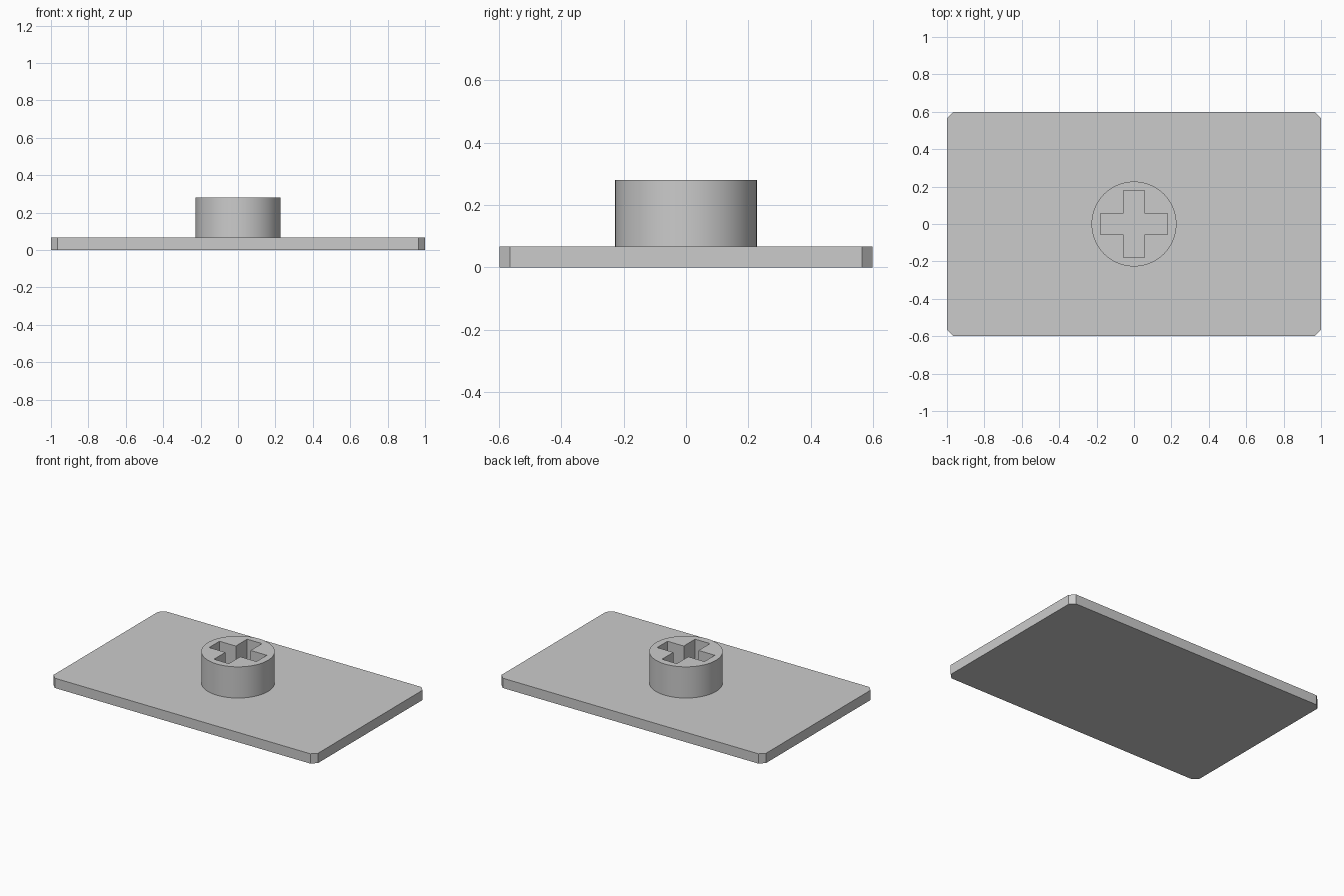
import bpy
import bmesh
import math

cube = bpy.data.objects.get("Cube")
if cube:
    bpy.data.objects.remove(cube, do_unlink=True)

PLATE_X, PLATE_Y, PLATE_TOP = 1.0, 0.598, 0.067
CORNER = 0.034
BOSS_R, BOSS_TOP = 0.227, 0.28
ARM, HALF_SLOT = 0.179, 0.056

grey = bpy.data.materials.new("light grey")
grey.use_nodes = True
colour = (0.6, 0.6, 0.6, 1)
grey.diffuse_color = colour
grey.node_tree.nodes["Principled BSDF"].inputs["Base Color"].default_value = colour


def prism(name, outline, z0, z1):
    """Extrude a counter-clockwise outline from z0 up to z1."""
    bm = bmesh.new()
    base = bm.faces.new([bm.verts.new((x, y, z0)) for x, y in outline])
    top = bmesh.ops.extrude_face_region(bm, geom=[base], use_keep_orig=True)
    moved = [v for v in top["geom"] if isinstance(v, bmesh.types.BMVert)]
    bmesh.ops.translate(bm, verts=moved, vec=(0, 0, z1 - z0))
    bmesh.ops.recalc_face_normals(bm, faces=bm.faces)
    mesh = bpy.data.meshes.new(name)
    bm.to_mesh(mesh)
    bm.free()
    mesh.materials.append(grey)
    obj = bpy.data.objects.new(name, mesh)
    bpy.context.collection.objects.link(obj)
    return obj


def four_fold(points):
    """Repeat the points at each quarter turn."""
    out = []
    for _ in range(4):
        out += points
        points = [(-y, x) for x, y in points]
    return out


# Base plate with clipped corners
corners = []
for sx, sy in ((1, 1), (-1, 1), (-1, -1), (1, -1)):
    pair = [(sx * PLATE_X, sy * (PLATE_Y - CORNER)),
            (sx * (PLATE_X - CORNER), sy * PLATE_Y)]
    corners += pair if sx * sy > 0 else pair[::-1]
prism("base_plate", corners, 0, PLATE_TOP)

# Round boss
steps = 96
circle = [(BOSS_R * math.cos(math.tau * i / steps),
           BOSS_R * math.sin(math.tau * i / steps)) for i in range(steps)]
boss = prism("round_boss", circle, PLATE_TOP, BOSS_TOP)

# Cross-shaped socket cut down to the plate
cross = four_fold([(ARM, -HALF_SLOT), (ARM, HALF_SLOT), (HALF_SLOT, HALF_SLOT)])
cutter = prism("socket_cutter", cross, PLATE_TOP - 0.05, BOSS_TOP + 0.05)
cutter.hide_render = True
cut = boss.modifiers.new("cross_socket", 'BOOLEAN')
cut.operation = 'DIFFERENCE'
cut.solver = 'EXACT'
cut.object = cutter

bpy.ops.object.select_all(action='DESELECT')
boss.select_set(True)
bpy.context.view_layer.objects.active = boss
bpy.ops.object.modifier_apply(modifier=cut.name)
bpy.data.objects.remove(cutter, do_unlink=True)
bpy.ops.object.shade_smooth_by_angle(angle=math.radians(30))
